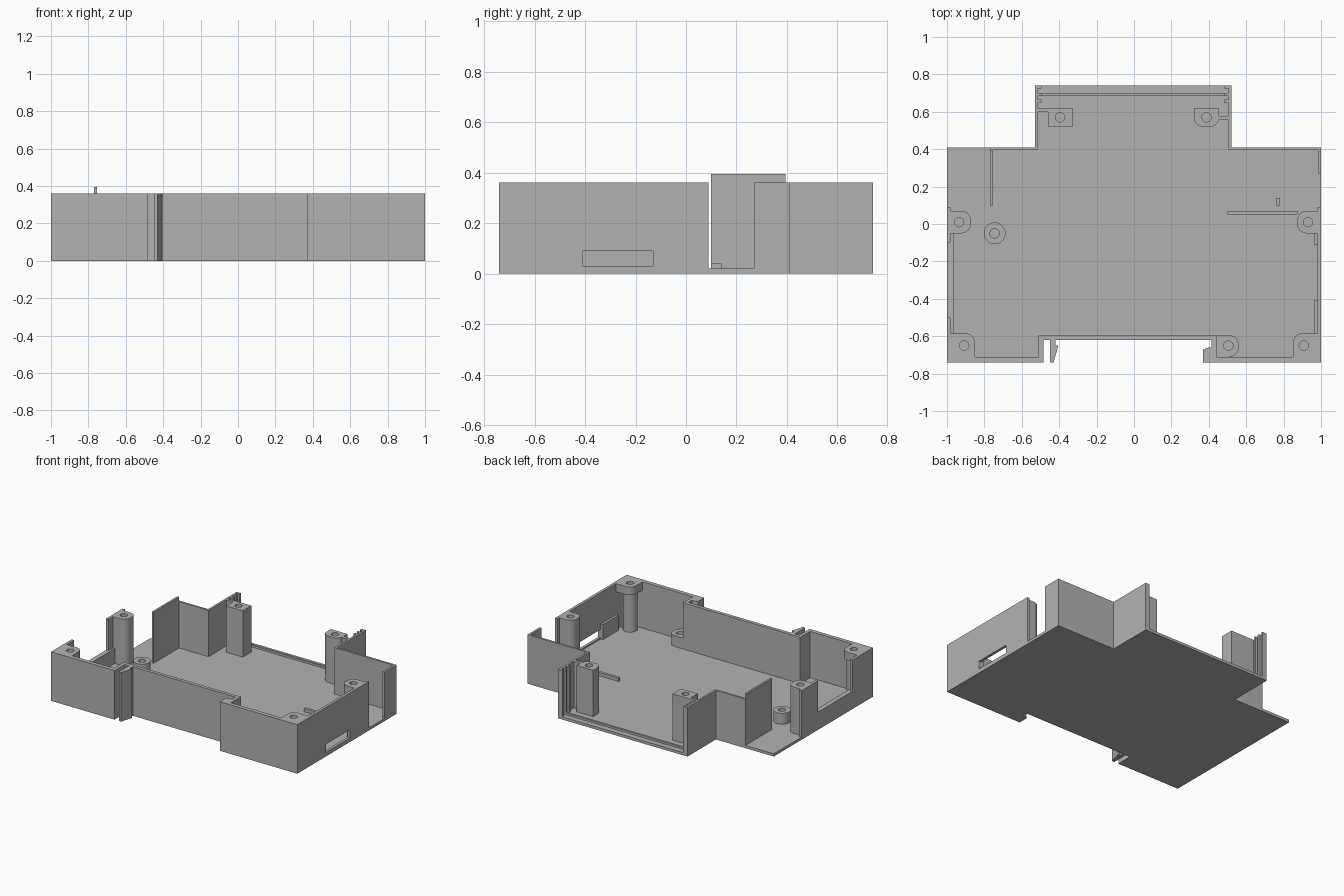
import bpy, bmesh, math

cube = bpy.data.objects.get("Cube")
if cube:
    bpy.data.objects.remove(cube)

grey = bpy.data.materials.new("grey_plastic")
grey.use_nodes = True
COLOUR = (0.45, 0.45, 0.45, 1)
grey.diffuse_color = COLOUR
grey.node_tree.nodes["Principled BSDF"].inputs["Base Color"].default_value = COLOUR

TOP, FLOOR, LEDGE = 0.36, 0.02, 0.13


def finish(name, bm):
    bmesh.ops.recalc_face_normals(bm, faces=bm.faces)
    me = bpy.data.meshes.new(name)
    bm.to_mesh(me)
    bm.free()
    me.materials.append(grey)
    ob = bpy.data.objects.new(name, me)
    bpy.context.collection.objects.link(ob)
    return ob


def prism(name, pts, z0=FLOOR, z1=TOP):
    bm = bmesh.new()
    face = bm.faces.new([bm.verts.new((x, y, z0)) for x, y in pts])
    up = bmesh.ops.extrude_face_region(bm, geom=[face])["geom"]
    verts = [v for v in up if isinstance(v, bmesh.types.BMVert)]
    bmesh.ops.translate(bm, verts=verts, vec=(0, 0, z1 - z0))
    return finish(name, bm)


def box(name, x0, x1, y0, y1, z0=FLOOR, z1=TOP):
    return prism(name, [(x0, y0), (x1, y0), (x1, y1), (x0, y1)], z0, z1)


def rounded(x0, x1, y0, y1, corners, r=0.05):
    """Rectangle outline; corners lists the rounded ones, 0 = low x low y, anticlockwise."""
    pts = []
    for i, (x, y) in enumerate([(x0, y0), (x1, y0), (x1, y1), (x0, y1)]):
        if i not in corners:
            pts.append((x, y))
            continue
        cx = x + (r if x == x0 else -r)
        cy = y + (r if y == y0 else -r)
        for k in range(7):
            a = math.pi + i * math.pi / 2 + k * math.pi / 12
            pts.append((cx + r * math.cos(a), cy + r * math.sin(a)))
    return pts


def circle(x, y, r, n=24):
    return [(x + r * math.cos(i * math.tau / n), y + r * math.sin(i * math.tau / n))
            for i in range(n)]


def cut(ob, cutter):
    cutter.hide_render = True
    cutter.hide_viewport = True
    cutter.display_type = 'WIRE'
    mod = ob.modifiers.new("cut", 'BOOLEAN')
    mod.operation = 'DIFFERENCE'
    mod.solver = 'EXACT'
    mod.object = cutter


def boss(name, pts, x, y, z0=FLOOR, z1=TOP):
    ob = prism(name, pts, z0, z1)
    hole = prism(name + "_hole_cutter", circle(x, y, 0.025),
                 max(z0 + 0.01, z1 - 0.2) if z0 < 0.1 else z0 - 0.02, z1 + 0.05)
    cut(ob, hole)


# Floor plate follows the stepped outline
prism("floor", [(-1, -.74), (-.485, -.74), (-.485, -.62), (.415, -.62), (.415, -.66),
                (.40, -.66), (.37, -.67), (.37, -.74), (1, -.74), (1, .41), (.52, .41),
                (.52, .74), (-.53, .74), (-.53, .41), (-1, .41)], 0, FLOOR)

# Front wall with the rail recess and its fixed hook
prism("front_wall", [(-1, -.74), (-.485, -.74), (-.485, -.62), (.415, -.62), (.415, -.66),
                     (.40, -.66), (.37, -.67), (.37, -.74), (1, -.74), (1, -.71),
                     (.44, -.71), (.44, -.595), (-.51, -.595), (-.51, -.71), (-1, -.71)])
# Springy rail clip
prism("rail_clip", [(-.45, -.62), (-.45, -.74), (-.43, -.74), (-.405, -.65),
                    (-.42, -.65), (-.42, -.62)], 0, TOP)

# Left side wall with port slot, and the short wall behind its gap
left_wall = box("left_wall", .98, 1, -.74, .09)
cut(left_wall, box("port_slot_cutter", .9, 1.1, -.41, -.13, .03, .09))
prism("left_back_wall", [(1, .27), (1, .41), (.52, .41), (.52, .74), (.505, .74),
                         (.505, .395), (.985, .395), (.985, .27)])
# Low ledges inside the left wall, split around the port
for name, y0, y1 in (("front", -.59, -.41), ("back", -.11, -.05)):
    box("left_ledge_" + name, .962, .98, y0, y1, FLOOR, LEDGE)

# Right side wall with a wide notch, and its full length inner ledge
prism_wall = box("right_wall", -1, -.98, -.74, .09)
cut(prism_wall, box("notch_cutter", -1.1, -.9, -.5, -.1, LEDGE, .5))
box("right_ledge", -.98, -.965, -.59, -.05, FLOOR, LEDGE)

# Right back walls around the open corner
prism("right_back_wall", [(-.77, .41), (-.53, .41), (-.53, .74), (-.515, .74),
                          (-.515, .395), (-.77, .395)])
box("corner_partition", -.77, -.755, .10, .395, FLOOR, .395)

# Panel guides in the open back
box("panel_sill", -.515, .505, .685, .70, FLOOR, .035)
for side, x0, x1 in (("right", -.515, -.495), ("left", .485, .505)):
    box(side + "_outer_guide", x0, x1, .725, .74)
    box(side + "_inner_guide", x0, x1, .685, .70)
    box(side + "_rear_guide", x0, x1, .648, .665)

# Corner screw caps, each on a rounded column
for side, s in (("left", 1), ("right", -1)):
    lo, hi = sorted((s * .85, s))
    corner = 3 if s > 0 else 2
    boss(side + "_corner_cap", rounded(lo, hi, -.74, -.585, [corner]),
         s * .908, -.65, .30, TOP)
    boss(side + "_corner_column", circle(s * .908, -.65, .05), s * .908, -.65, FLOOR, .30)

# Side screw bosses
boss("left_side_boss", rounded(.873, .99, -.05, .07, [0, 3]), .93, .01)
boss("right_side_boss", rounded(-.99, -.873, -.05, .07, [1, 2]), -.935, .01)
# Back screw bosses and their webs
boss("right_back_boss", rounded(-.46, -.325, .52, .62, []), -.395, .57)
boss("left_back_boss", rounded(.32, .455, .52, .62, [0, 1]), .388, .57)
box("right_back_web", -.515, -.46, .60, .62)
box("left_back_web", .455, .505, .555, .578)
# Short standoffs
boss("front_standoff", rounded(.44, .56, -.71, -.595, [1, 2]), .505, -.65, FLOOR, .10)
boss("round_standoff", circle(-.745, -.05, .058, 32), -.745, -.05, FLOOR, .10)

# Low floor rail and locating nub
box("floor_rail", .50, .875, .05, .07, FLOOR, .045)
box("floor_nub", .76, .78, .10, .14, FLOOR, .04)
